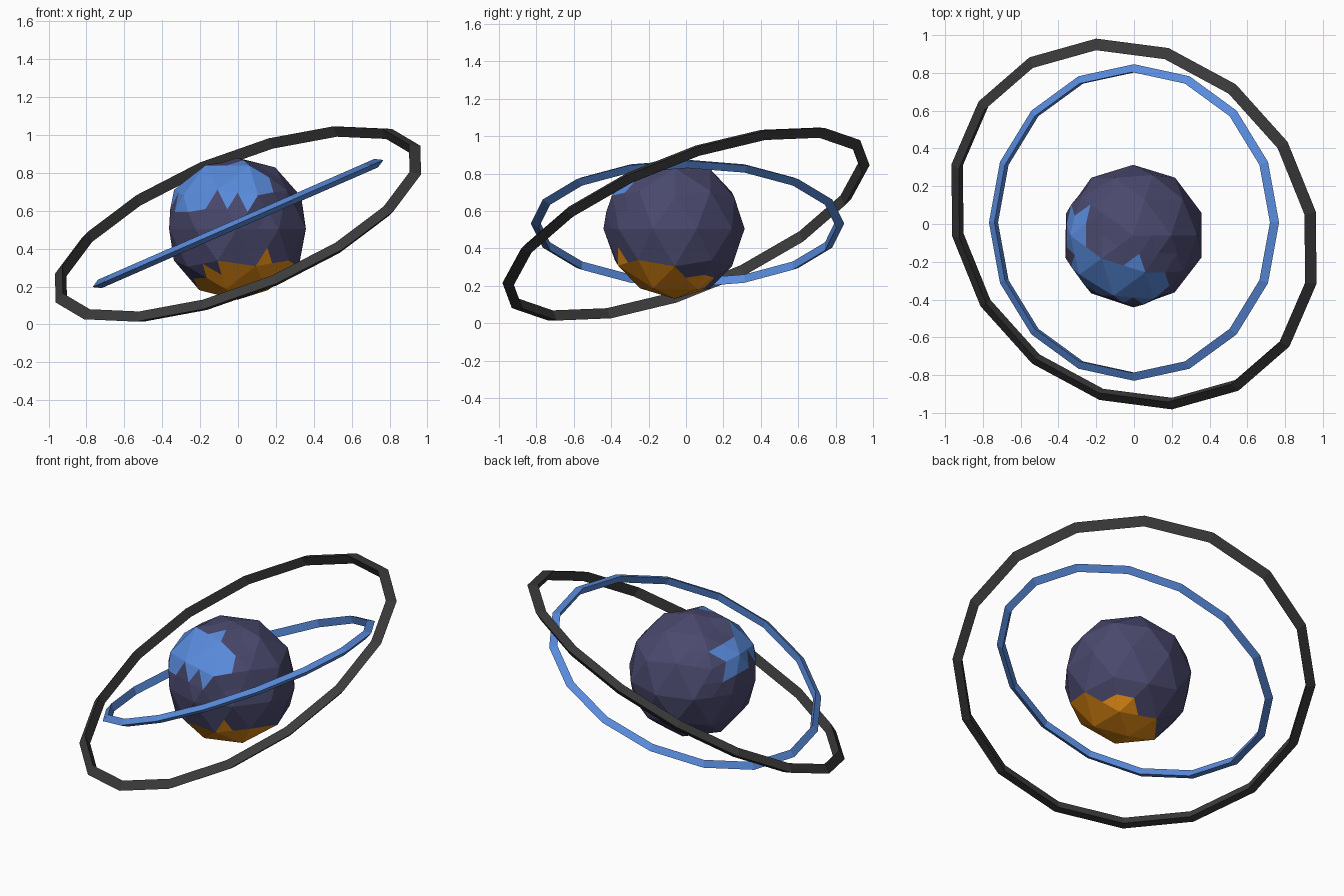
import bpy, bmesh, math, random
from mathutils import Vector

if "Cube" in bpy.data.objects:
    bpy.data.objects.remove(bpy.data.objects["Cube"])

random.seed(4)


def material(name, rgb):
    m = bpy.data.materials.new(name)
    m.diffuse_color = (*rgb, 1)
    m.use_nodes = True
    m.node_tree.nodes["Principled BSDF"].inputs["Base Color"].default_value = m.diffuse_color
    return m


violet = material("dusky violet", (0.068, 0.066, 0.155))
blue = material("bright blue", (0.10, 0.26, 0.72))
orange = material("orange", (0.83, 0.28, 0.008))
charcoal = material("charcoal", (0.045, 0.045, 0.045))


def add_object(name, bm, mats):
    bmesh.ops.recalc_face_normals(bm, faces=bm.faces)
    mesh = bpy.data.meshes.new(name)
    bm.to_mesh(mesh)
    bm.free()
    for m in mats:
        mesh.materials.append(m)
    obj = bpy.data.objects.new(name, mesh)
    bpy.context.collection.objects.link(obj)
    return obj


def ring(name, centre, normal, start, outer, r, phase, mat, sides=16):
    """Tilted hoop with a triangular section whose point faces outward."""
    n = Vector(normal).normalized()
    u = Vector(start).normalized()
    v = n.cross(u)
    bm = bmesh.new()
    loops = []
    for i in range(sides):
        a = math.radians(phase) + math.tau * i / sides
        out = u * math.cos(a) + v * math.sin(a)
        loops.append([bm.verts.new(Vector(centre) + out * (outer - r + r * math.cos(b))
                                   + n * r * math.sin(b))
                      for b in (math.tau * k / 3 for k in range(3))])
    for i in range(sides):
        p, q = loops[i], loops[(i + 1) % sides]
        for k in range(3):
            j = (k + 1) % 3
            bm.faces.new((p[k], q[k], q[j], p[j]))
    return add_object(name, bm, [mat])


# Faceted planet: coarse ball, then flat subdivision for jagged colour borders
bm = bmesh.new()
bmesh.ops.create_icosphere(bm, subdivisions=2, radius=0.378)
for v in bm.verts:
    v.co *= random.uniform(0.985, 1.012)
bmesh.ops.subdivide_edges(bm, edges=bm.edges[:], cuts=1, use_grid_fill=True)
bmesh.ops.triangulate(bm, faces=bm.faces[:])

# Blue land: three overlapping patches; orange cap: one patch underneath
land = [((-0.32, 0.04, 0.20), 0.115), ((-0.22, -0.20, 0.22), 0.165),
        ((0.0, -0.25, 0.26), 0.15)]
cap = [((0.06, -0.09, -0.355), 0.29)]


def inside(point, patches):
    return any((point - Vector(c)).length < r for c, r in patches)


for f in bm.faces:
    c = f.calc_center_median()
    f.material_index = 1 if inside(c, land) else 2 if inside(c, cap) else 0
# Land stands slightly proud of the surface
for v in {v for f in bm.faces if f.material_index == 1 for v in f.verts}:
    v.co += v.co.normalized() * 0.014
planet = add_object("planet", bm, [violet, blue, orange])
planet.location = (-0.004, -0.06, 0.505)

# Orbiting rings
ring("outer_ring", (0, 0, 0.53), (-0.35, -0.35, 0.869), (1, -1, 0),
     1.05, 0.036, 7.75, charcoal)
tilt = math.radians(23.6)
ring("inner_ring", (0, 0.008, 0.533), (-math.sin(tilt), 0, math.cos(tilt)), (0, -1, 0),
     0.838, 0.028, 0, blue)
